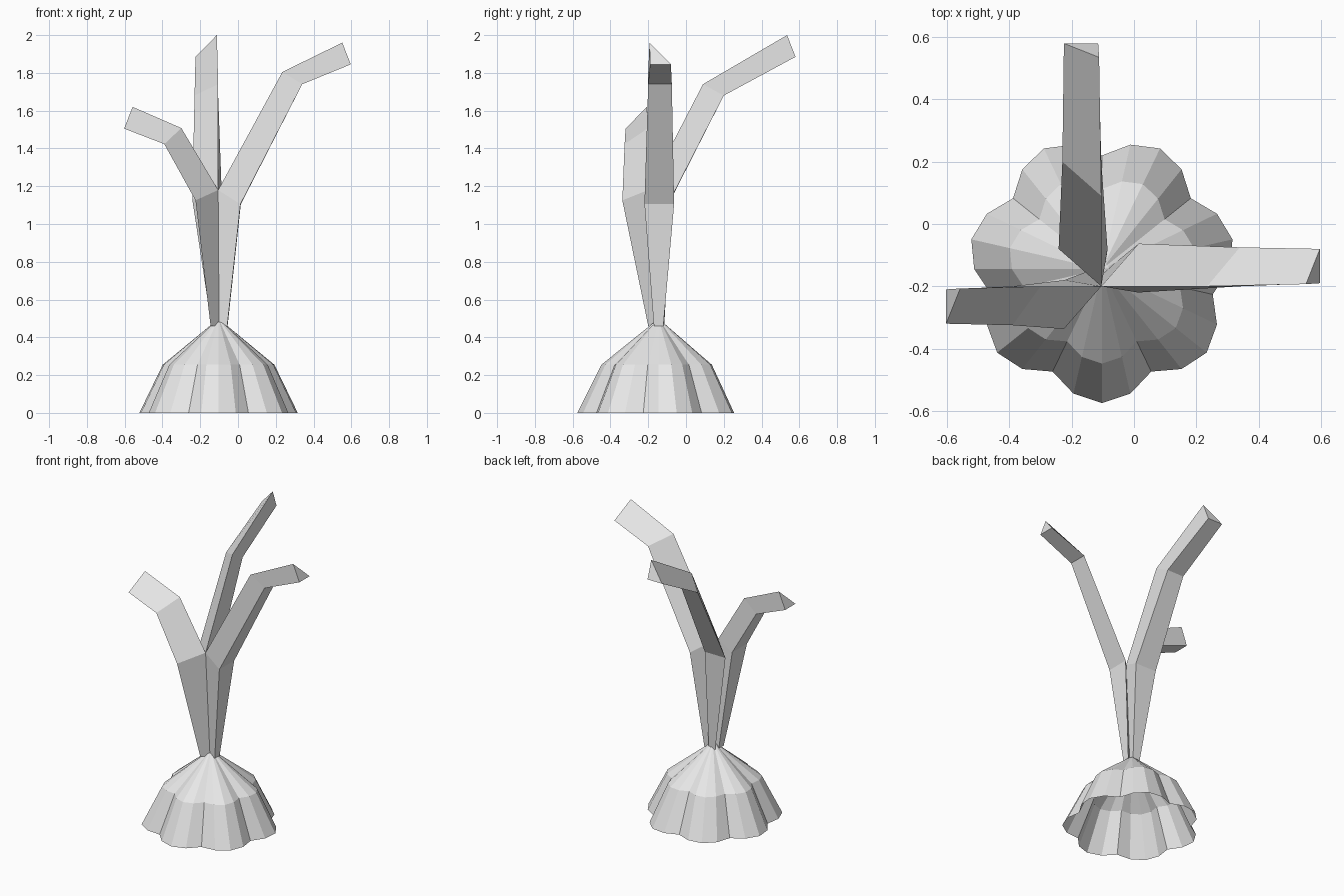
import bpy, bmesh, math

if "Cube" in bpy.data.objects:
    bpy.data.objects.remove(bpy.data.objects["Cube"])

pale = bpy.data.materials.new("pale_grey")
pale.diffuse_color = (0.8, 0.8, 0.8, 1)
pale.use_nodes = True
pale.node_tree.nodes["Principled BSDF"].inputs["Base Color"].default_value = pale.diffuse_color


def finish(name, bm):
    me = bpy.data.meshes.new(name)
    bmesh.ops.recalc_face_normals(bm, faces=bm.faces)
    bm.to_mesh(me)
    bm.free()
    me.materials.append(pale)
    ob = bpy.data.objects.new(name, me)
    bpy.context.collection.objects.link(ob)
    return ob


def bridge(bm, a, b):
    n = len(a)
    for i in range(n):
        j = (i + 1) % n
        bm.faces.new((a[i], a[j], b[j], b[i]))


# Scalloped dome: seven lobes, open underneath
def dome():
    bm = bmesh.new()
    cx, cy = -0.103, -0.145
    lobe = (0.43, 0.41, 0.365, 0.41)
    rings = []
    for scale, z in ((1, 0), (0.705, 0.255), (0.055, 0.48)):
        ring = []
        for i in range(28):
            a = -math.pi / 2 + math.tau * i / 28
            r = lobe[i % 4] * scale
            ring.append(bm.verts.new((cx + r * math.cos(a), cy + r * math.sin(a), z)))
        rings.append(ring)
    bridge(bm, rings[0], rings[1])
    bridge(bm, rings[1], rings[2])
    top = bm.verts.new((cx, cy, 0.487))
    for i in range(28):
        bm.faces.new((rings[2][i], rings[2][(i + 1) % 28], top))
    finish("bulb_dome", bm)


# Three-sided bent leaf; bend and tip give (reach, height) of the ridge
def leaf(name, angle, low_z, bend, tip, bend_drop):
    bm = bmesh.new()
    c, s = round(math.cos(angle)), round(math.sin(angle))
    bu, bz = bend
    tu, tz = tip
    du, dz = bend_drop
    foot, fork = (-0.1, -0.16), (-0.105, -0.2)
    sections = (
        (foot, ((0, 0, 0.46), (0.043, -0.01, 0.46), (0.045, 0.04, 0.46))),
        (fork, ((0, 0, 1.18), (0.118, -0.02, low_z), (0.12, 0.137, low_z))),
        (fork, ((bu, 0, bz), (bu + du, 0, bz - dz), (bu + du, 0.125, bz - dz))),
        (fork, ((tu, 0.007, tz), (tu + 0.045, 0.01, tz - 0.115),
                (tu + 0.045, 0.12, tz - 0.115))),
    )
    rings = [[bm.verts.new((o[0] + c * u - s * v, o[1] + s * u + c * v, z))
              for u, v, z in pts] for o, pts in sections]
    for a, b in zip(rings, rings[1:]):
        bridge(bm, a, b)
    bm.faces.new(rings[0])
    bm.faces.new(rings[-1])
    finish(name, bm)


dome()
leaf("right_leaf", 0, 1.105, (0.34, 1.805), (0.657, 1.96), (0.105, 0.065))
leaf("back_leaf", math.pi / 2, 1.13, (0.29, 1.74), (0.735, 2.0), (0.11, 0.06))
leaf("left_leaf", math.pi, 1.125, (0.195, 1.508), (0.453, 1.62), (0.09, 0.085))
